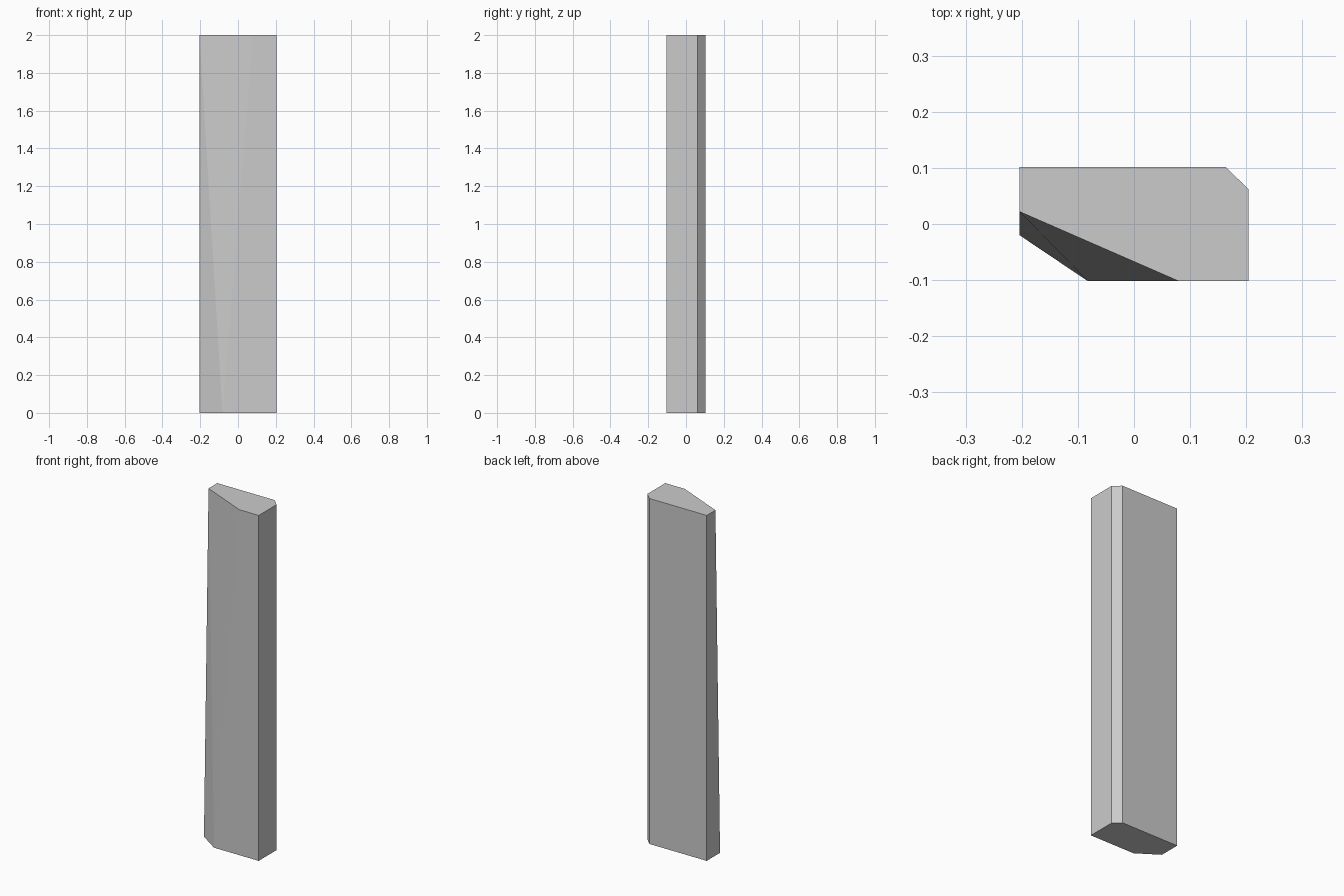
import bpy, bmesh

if "Cube" in bpy.data.objects:
    bpy.data.objects.remove(bpy.data.objects["Cube"])

X, Y, H = 0.204, 0.102, 2.0

# Shared cross-section: back-right chamfer, then a front-left cut that widens upward
fixed = [(X, -Y), (X, 0.062), (0.163, Y), (-X, Y)]
bottom_cut = [(-X, -0.020), (-0.082, -Y)]
top_cut = [(-X, 0.022), (0.080, -Y)]

bm = bmesh.new()
lower = [bm.verts.new((x, y, 0)) for x, y in fixed + bottom_cut]
upper = [bm.verts.new((x, y, H)) for x, y in fixed + top_cut]
n = len(lower)

# End caps
bm.faces.new(lower[::-1])
bm.faces.new(upper)

# Sides; the twisted cut (between points 4 and 5) is split into two triangles
for i in range(n):
    j = (i + 1) % n
    if i == 4:
        bm.faces.new((lower[i], lower[j], upper[i]))
        bm.faces.new((lower[j], upper[j], upper[i]))
    else:
        bm.faces.new((lower[i], lower[j], upper[j], upper[i]))

bmesh.ops.recalc_face_normals(bm, faces=bm.faces)
mesh = bpy.data.meshes.new("stone_pillar")
bm.to_mesh(mesh)
bm.free()
bpy.context.collection.objects.link(bpy.data.objects.new("stone_pillar", mesh))
